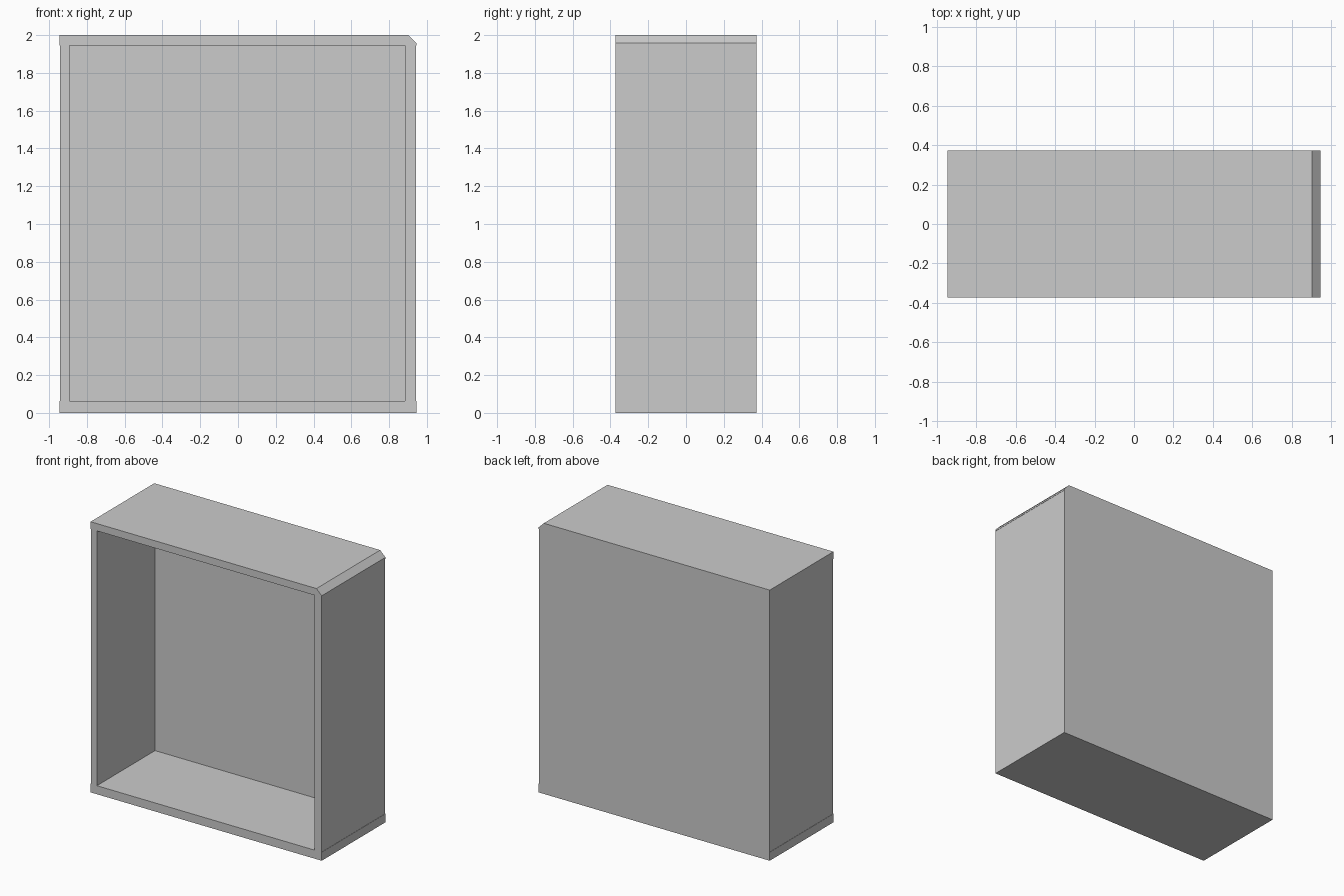
import bpy
import bmesh

cube = bpy.data.objects.get("Cube")
if cube:
    bpy.data.objects.remove(cube, do_unlink=True)

grey = bpy.data.materials.new("plain_grey")
grey.use_nodes = True
colour = (0.6, 0.6, 0.6, 1)
grey.diffuse_color = colour
grey.node_tree.nodes["Principled BSDF"].inputs["Base Color"].default_value = colour

# Overall half sizes, and the inner faces of the panels
W, D, H = 0.945, 0.372, 2.0
IN_LEFT, IN_RIGHT = 0.884, -0.893
FLOOR, CEILING = 0.063, 1.946
BACK = 0.307
STEP = 0.002  # side panels sit a hair inside the top and bottom


def panel(name, profile, y0, y1):
    """Extrude an x-z profile from y0 to y1."""
    bm = bmesh.new()
    face = bm.faces.new([bm.verts.new((x, y0, z)) for x, z in profile])
    ext = bmesh.ops.extrude_face_region(bm, geom=[face])["geom"]
    verts = [v for v in ext if isinstance(v, bmesh.types.BMVert)]
    bmesh.ops.translate(bm, verts=verts, vec=(0, y1 - y0, 0))
    bmesh.ops.recalc_face_normals(bm, faces=bm.faces)
    mesh = bpy.data.meshes.new(name)
    bm.to_mesh(mesh)
    bm.free()
    mesh.materials.append(grey)
    obj = bpy.data.objects.new(name, mesh)
    bpy.context.collection.objects.link(obj)
    return obj


def rect(x0, x1, z0, z1):
    return [(x0, z0), (x1, z0), (x1, z1), (x0, z1)]


# Horizontal panels; the top has one chamfered end
panel("bottom_panel", rect(-W, W, 0, FLOOR), -D, D)
panel("top_panel", [(-W, CEILING), (W, CEILING), (W, 1.958),
                    (0.902, H), (-W, H)], -D, D)

# Upright sides
panel("left_side", rect(IN_LEFT, W - STEP, FLOOR, CEILING), -D, D)
panel("right_side", rect(-W + STEP, IN_RIGHT, FLOOR, CEILING), -D, D)

# Back, set between the other panels
panel("back_panel", rect(IN_RIGHT, IN_LEFT, FLOOR, CEILING), BACK, D)
